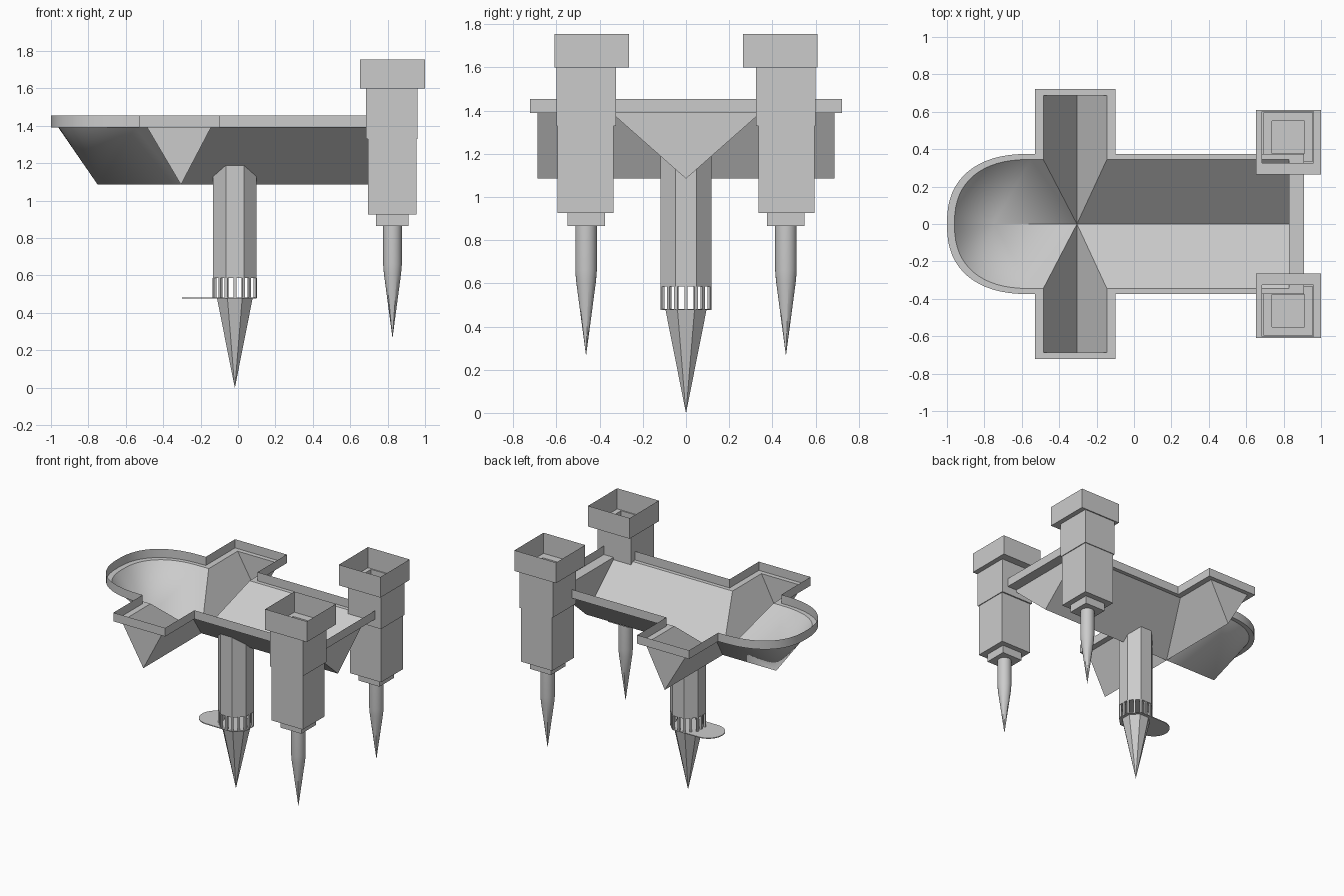
import bpy, bmesh, math
from mathutils import Matrix, Vector

if "Cube" in bpy.data.objects:
    bpy.data.objects.remove(bpy.data.objects["Cube"])

ZR, ZE, ZT = 1.085, 1.39, 1.455   # inverted ridge, eave, rim top


def finish(bm, name, smooth=None):
    bmesh.ops.remove_doubles(bm, verts=bm.verts, dist=0.0005)
    bmesh.ops.recalc_face_normals(bm, faces=bm.faces)
    me = bpy.data.meshes.new(name)
    bm.to_mesh(me)
    bm.free()
    ob = bpy.data.objects.new(name, me)
    bpy.context.collection.objects.link(ob)
    if smooth:
        bpy.ops.object.select_all(action='DESELECT')
        ob.select_set(True)
        bpy.context.view_layer.objects.active = ob
        bpy.ops.object.shade_smooth_by_angle(angle=math.radians(smooth))
    return ob


def face(bm, pts):
    bm.faces.new([bm.verts.new(p) for p in pts])


def loft(bm, loops, cap=False):
    """Join a list of equal-length point loops with quads."""
    rows = [[bm.verts.new(p) for p in l] for l in loops]
    n = len(rows[0])
    for a, b in zip(rows, rows[1:]):
        for i in range(n):
            j = (i + 1) % n
            bm.faces.new((a[i], a[j], b[j], b[i]))
    if cap:
        bm.faces.new(rows[-1])


def ring(cx, cy, r, z, n, phase=0.0):
    return [Vector((cx + r * math.cos(2 * math.pi * i / n + phase),
                    cy + r * math.sin(2 * math.pi * i / n + phase), z)) for i in range(n)]


def half_outline(xr, w, x2, x1, t, xl, n=16):
    """Half plan (y >= 0): nave, transept, rounded apse."""
    pts = [(xr, w), (x2, w), (x2, t), (x1, t), (x1, w)]
    for i in range(n + 1):
        a = math.pi / 2 * i / n
        pts.append((-0.55 + (xl + 0.55) * math.sin(a) ** (2 / 2.4),
                    w * max(math.cos(a), 0) ** (2 / 2.4)))
    return pts


eave = half_outline(0.83, 0.345, -0.145, -0.485, 0.688, -0.96)
rim = half_outline(0.91, 0.375, -0.10, -0.53, 0.722, -1.0)


def full(h, z):
    return [(x, y, z) for x, y in h] + [(x, -y, z) for x, y in reversed(h[:-1])]


# Inverted cross-shaped roof with conical apse
bm = bmesh.new()
for s in (1, -1):
    P = [(x, s * y, ZE) for x, y in eave]
    R, C, A, T = (0.83, 0, ZR), (-0.305, 0, ZR), (-0.75, 0, ZR), (-0.305, s * 0.688, ZR)
    for f in ([(0.83, 0, ZE), P[0], R], [R, P[0], P[1], C], [C, P[1], P[2], T],
              [P[2], P[3], T], [T, P[3], P[4], C], [C, P[4], P[5], A]):
        face(bm, f)
    for a, b in zip(P[5:], P[6:]):
        face(bm, [a, b, A])
finish(bm, "roof", 25)

# Eave ledge and thin upright rim
bm = bmesh.new()
loft(bm, [full(eave, ZE), full(rim, ZE), full(rim, ZT)])
finish(bm, "eave_rim", 25)

# Central octagonal turret, cut to the roof slopes
CX, PH = -0.017, math.pi / 8
R8 = 0.117 / math.cos(PH)
bm = bmesh.new()
low = ring(CX, 0, R8, 0.585, 8, PH)
top = [Vector((p.x, p.y, ZR + (ZE - ZR) / 0.345 * abs(p.y))) for p in low]
loft(bm, [top, low], cap=True)
finish(bm, "central_turret")

# Turret arcade posts at corners and face middles
bm = bmesh.new()
for i in range(16):
    a = i * math.pi / 8
    r = 0.109 if i % 2 == 0 else R8 - 0.009
    m = (Matrix.Translation((CX + r * math.cos(a), r * math.sin(a), 0.5325))
         @ Matrix.Rotation(a, 4, 'Z') @ Matrix.Diagonal((0.014, 0.016, 0.105, 1)))
    bmesh.ops.create_cube(bm, size=1, matrix=m)
finish(bm, "turret_arcade")

# Balcony plate extending to one side
bm = bmesh.new()
plan = [(p.x, p.y) for p in ring(CX, 0, R8, 0, 8, PH) if p.x > CX]
plan.sort(key=lambda p: p[1])
for i in range(17):
    a = math.pi / 2 + math.pi * i / 16
    plan.append((-0.185 + 0.115 * math.cos(a), 0.115 * math.sin(a)))
loft(bm, [[(x, y, 0.482) for x, y in plan], [(x, y, 0.476) for x, y in plan]], cap=True)
face(bm, [(x, y, 0.482) for x, y in plan])
finish(bm, "balcony_plate")

# Central octagonal spire pointing down
bm = bmesh.new()
loft(bm, [ring(CX, 0, 0.103, 0.478, 8, PH), ring(CX, 0, 0.0005, 0, 8, PH)])
finish(bm, "central_spire")


def square(cx, cy, h, z):
    return [(cx - h, cy - h, z), (cx + h, cy - h, z), (cx + h, cy + h, z), (cx - h, cy + h, z)]


# Two hollow stepped towers, each with a round downward spire
for s, side in ((-1, "front"), (1, "back")):
    bm = bmesh.new()
    tiers = [(0.826, 0.437, 0.173, 1.755, 1.60), (0.823, 0.463, 0.138, 1.60, 1.33),
             (0.825, 0.465, 0.130, 1.33, 0.925), (0.825, 0.463, 0.087, 0.925, 0.865)]
    loft(bm, [square(cx, s * cy, h, z) for cx, cy, h, z1, z0 in tiers for z in (z1, z0)], cap=True)
    finish(bm, side + "_tower")
    bm = bmesh.new()
    prof = [(0.05, 0.865), (0.05, 0.66), (0.046, 0.61), (0.0005, 0.268)]
    loft(bm, [ring(0.826, s * 0.463, r, z, 24) for r, z in prof])
    finish(bm, side + "_tower_spire", 30)
